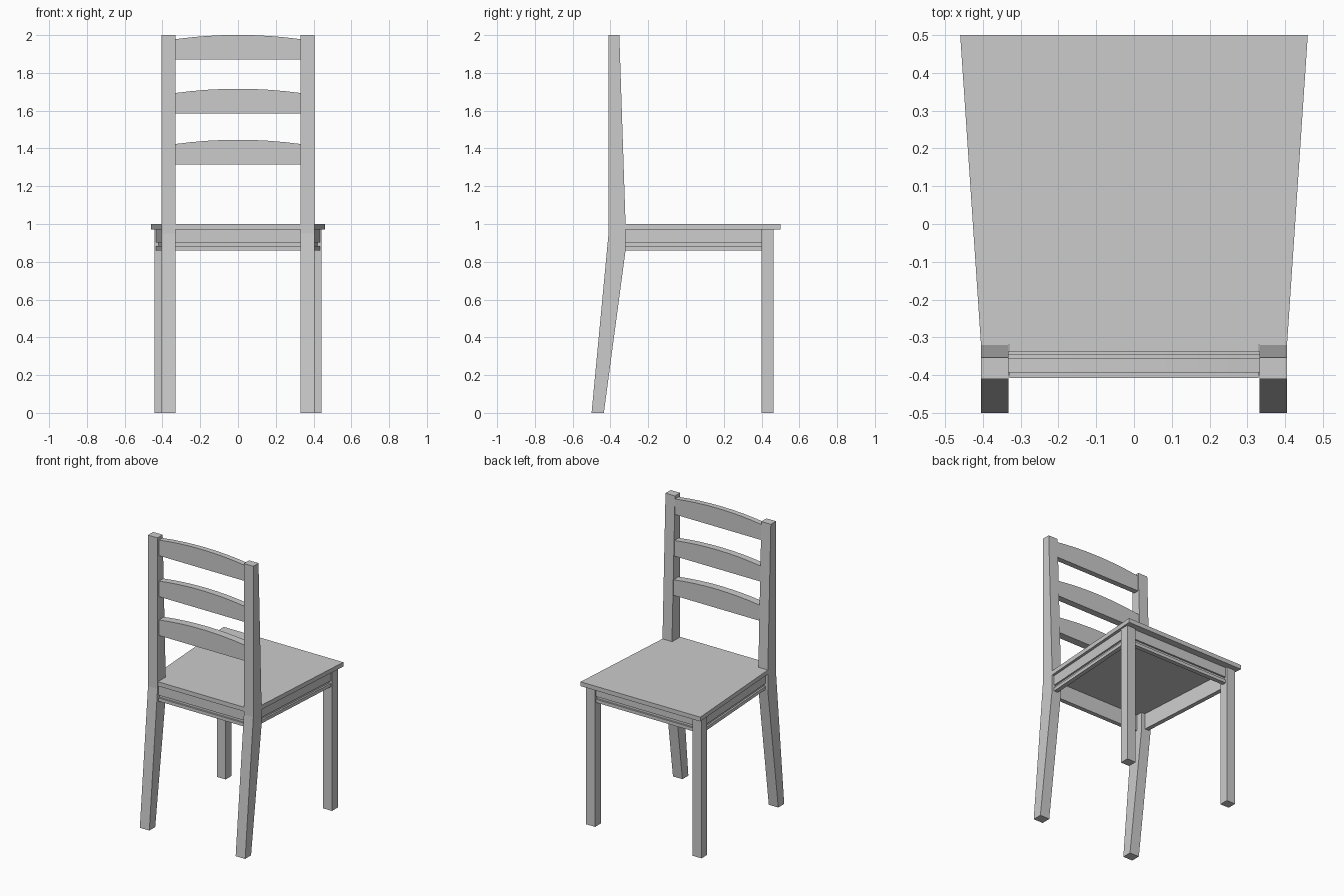
import bpy
import bmesh
from mathutils import Vector

if "Cube" in bpy.data.objects:
    bpy.data.objects.remove(bpy.data.objects["Cube"])


def loft(name, start, end):
    """Solid between two matching outlines."""
    bm = bmesh.new()
    a = [bm.verts.new(p) for p in start]
    b = [bm.verts.new(p) for p in end]
    bm.faces.new(a)
    bm.faces.new(b[::-1])
    n = len(a)
    for i in range(n):
        j = (i + 1) % n
        bm.faces.new((a[j], a[i], b[i], b[j]))
    bmesh.ops.recalc_face_normals(bm, faces=bm.faces[:])
    mesh = bpy.data.meshes.new(name)
    bm.to_mesh(mesh)
    bm.free()
    obj = bpy.data.objects.new(name, mesh)
    bpy.context.collection.objects.link(obj)
    return obj


def apron(name, a, b, inward):
    """Grooved rail whose outer face runs from a to b in plan."""
    profile = [(0, 0.97), (0, 0.902), (0.012, 0.902), (0.012, 0.883),
               (0, 0.883), (0, 0.86), (0.03, 0.86), (0.03, 0.97)]
    inward = Vector(inward)
    ends = []
    for p in (a, b):
        ends.append([(*(Vector(p) + inward * d), z) for d, z in profile])
    return loft(name, *ends)


# Tapered seat, notched around the back posts
half = [(0.46, 0.50), (0.405, -0.32), (0.33, -0.32), (0.33, -0.408)]
outline = half + [(-x, y) for x, y in reversed(half)]
loft("seat", [(x, y, 0.97) for x, y in outline],
     [(x, y, 1.0) for x, y in outline])

# Legs: bent back posts and straight front legs
back_profile = [(-0.50, 0), (-0.435, 0), (-0.32, 0.86), (-0.32, 1.0),
                (-0.353, 2.0), (-0.41, 2.0), (-0.41, 0.95)]
front_profile = [(0.40, 0), (0.463, 0), (0.463, 0.97), (0.40, 0.97)]
for side, s in (("left", -1), ("right", 1)):
    for part, profile, x0, x1 in (("back_leg", back_profile, 0.332, 0.405),
                                  ("front_leg", front_profile, 0.375, 0.443)):
        loft(f"{part}_{side}", [(s * x0, y, z) for y, z in profile],
             [(s * x1, y, z) for y, z in profile])
    apron(f"side_apron_{side}", (s * 0.434, 0.41), (s * 0.387, -0.34), (-s, 0))

# Front and back aprons
apron("front_apron", (-0.38, 0.452), (0.38, 0.452), (0, -1))
apron("back_apron", (-0.335, -0.398), (0.335, -0.398), (0, 1))

# Arched back slats
SEGMENTS = 8
for i, (bottom, front) in enumerate(((1.315, -0.338), (1.585, -0.346),
                                     (1.87, -0.355))):
    arch = [(-0.335, bottom), (0.335, bottom)]
    for k in range(SEGMENTS + 1):
        t = 1 - 2 * k / SEGMENTS
        arch.append((0.335 * t, bottom + 0.131 - 0.023 * t * t))
    loft(f"back_slat_{i + 1}", [(x, -0.393, z) for x, z in arch],
         [(x, front, z) for x, z in arch])
